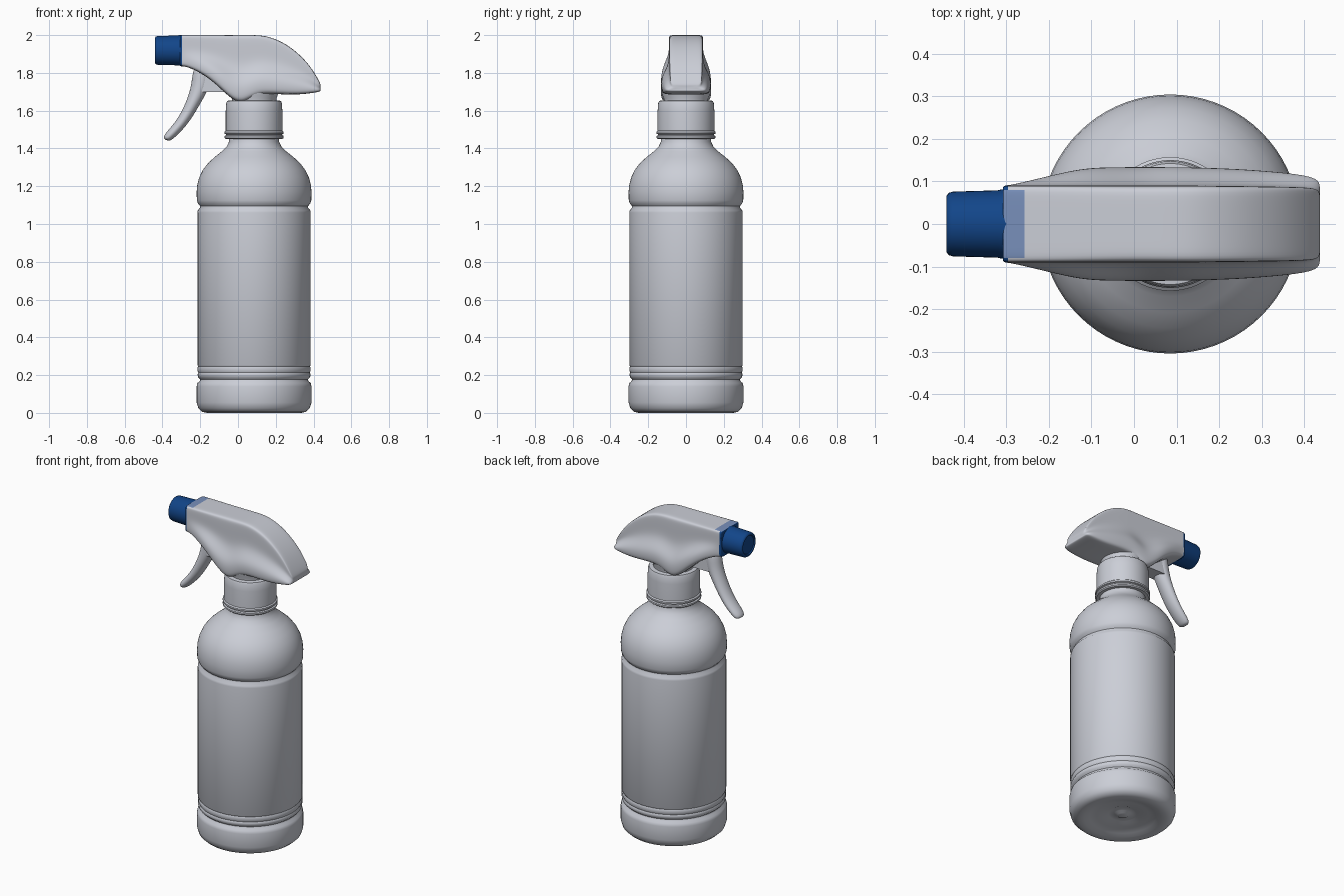
import bpy, bmesh
from math import cos, sin, pi, radians

cube = bpy.data.objects.get("Cube")
if cube:
    bpy.data.objects.remove(cube, do_unlink=True)

AXIS = 0.085  # x position of the bottle axis


def material(name, rgb):
    m = bpy.data.materials.new(name)
    m.use_nodes = True
    m.diffuse_color = (*rgb, 1)
    bsdf = m.node_tree.nodes["Principled BSDF"]
    bsdf.inputs["Base Color"].default_value = (*rgb, 1)
    bsdf.inputs["Roughness"].default_value = 0.5
    return m


GREY = material("pale grey plastic", (0.60, 0.62, 0.68))
BLUE = material("dark blue plastic", (0.006, 0.06, 0.25))
PALE = material("faded blue", (0.19, 0.28, 0.50))


def loft(name, rings, mats, subdiv=0, angle=40, rule=None):
    """Skin closed rings of equal length and cap both ends."""
    bm = bmesh.new()
    loops = [[bm.verts.new(p) for p in ring] for ring in rings]
    n = len(loops[0])
    for a, b in zip(loops, loops[1:]):
        for i in range(n):
            j = (i + 1) % n
            bm.faces.new((a[i], a[j], b[j], b[i]))
    bm.faces.new(loops[0])
    bm.faces.new(loops[-1])
    bmesh.ops.recalc_face_normals(bm, faces=bm.faces)
    bm.normal_update()
    for f in bm.faces:
        f.smooth = True
        if rule:
            f.material_index = rule(f)
    mesh = bpy.data.meshes.new(name)
    bm.to_mesh(mesh)
    bm.free()
    for m in mats:
        mesh.materials.append(m)
    obj = bpy.data.objects.new(name, mesh)
    bpy.context.collection.objects.link(obj)
    if subdiv:
        mod = obj.modifiers.new("smooth", "SUBSURF")
        mod.levels = mod.render_levels = subdiv
    else:
        mesh.set_sharp_from_angle(angle=radians(angle))
    return obj


def lathe(name, profile, mats, segs=72):
    turn = [2 * pi * i / segs for i in range(segs)]
    rings = [[(AXIS + r * cos(a), r * sin(a), z) for a in turn] for r, z in profile]
    return loft(name, rings, mats)


# Bottle: recessed base, foot, grooves, label wall, shoulder and neck
lathe("bottle", [
    (.004, .02), (.03, .02), (.045, .03), (.08, .03), (.10, .022), (.15, .022),
    (.19, .012), (.22, .002), (.25, 0), (.275, .006), (.295, .025), (.304, .055),
    (.304, .14), (.30, .158), (.288, .168), (.285, .178), (.297, .19), (.299, .205),
    (.295, .213), (.299, .222), (.299, .24), (.296, .246), (.30, .253),
    (.30, 1.06), (.298, 1.072), (.287, 1.085), (.286, 1.095), (.297, 1.108),
    (.303, 1.125), (.304, 1.17), (.301, 1.205), (.291, 1.245), (.272, 1.285),
    (.244, 1.322), (.208, 1.355), (.17, 1.385), (.145, 1.41), (.133, 1.435),
    (.13, 1.47)], [GREY])

# Screw cap with its lower ring
lathe("screw_cap", [
    (.125, 1.45), (.15, 1.45), (.157, 1.456), (.157, 1.466), (.149, 1.47),
    (.149, 1.475), (.157, 1.478), (.157, 1.488), (.15, 1.494), (.15, 1.60),
    (.147, 1.64), (.142, 1.652), (.12, 1.655)], [GREY])
lathe("head_collar", [(.118, 1.64), (.118, 1.665), (.125, 1.68), (.128, 1.72)], [GREY])

# Spray head: narrow upper wall flaring into a wider skirt
SIDE = [(.55, 0, 1), (.95, 0, 1), (1, 0, .94), (1, 0, .75), (1, 0, .56),
        (1, .4, .42), (1, 1, .27), (1, 1, .09), (.92, 1, 0), (.5, 1, 0)]


def head_ring(x, top, low, w_top, w_low):
    half = [(k * (w_top + f * (w_low - w_top)), low + h * (top - low)) for k, f, h in SIDE]
    return ([(x, y, z) for y, z in half] + [(x, -y, z) for y, z in reversed(half)])


def head_color(f):
    c = f.calc_center_median()
    if c.x > -.272:
        return 0
    if f.normal.z > .7:
        return 2
    return 1 if c.x < -.29 else 0


loft("spray_head", [head_ring(*s) for s in [
    (-.308, 1.99, 1.845, .08, .08), (-.308, 2, 1.835, .09, .09),
    (-.295, 2, 1.835, .09, .091), (-.285, 2, 1.834, .09, .093),
    (-.265, 2, 1.83, .09, .097), (-.2, 2, 1.803, .09, .113),
    (-.12, 2, 1.745, .09, .132), (-.05, 2, 1.675, .09, .134),
    (0, 2, 1.643, .09, .134), (.04, 2, 1.648, .09, .134),
    (.10, 2, 1.685, .09, .134), (.16, 1.994, 1.69, .09, .133),
    (.24, 1.962, 1.686, .089, .13), (.31, 1.912, 1.685, .088, .125),
    (.37, 1.852, 1.69, .087, .119), (.415, 1.785, 1.697, .085, .112),
    (.438, 1.74, 1.703, .08, .10), (.436, 1.73, 1.71, .05, .07)]],
    [GREY, BLUE, PALE], subdiv=2, rule=head_color)


# Nozzle: round, slightly tapered, with softened rim
def nozzle_ring(x, r, segs=40):
    turn = [2 * pi * i / segs for i in range(segs)]
    return [(x, r * cos(a), 1.919 + r * sin(a)) for a in turn]


loft("nozzle", [nozzle_ring(x, r) for x, r in [
    (-.434, .02), (-.434, .055), (-.44, .06), (-.44, .066), (-.435, .073),
    (-.425, .076), (-.32, .079), (-.312, .081), (-.29, .081)]], [BLUE])


# Trigger: curved lever built from front and back edge pairs
def lever_ring(front, back, width, segs=16):
    ring = []
    for i in range(segs):
        a = 2 * pi * i / segs
        t = .5 - .5 * cos(a)
        ring.append((front[0] + t * (back[0] - front[0]), width * sin(a),
                     front[1] + t * (back[1] - front[1])))
    return ring


loft("trigger", [lever_ring(*s) for s in [
    ((-.235, 1.85), (-.13, 1.85), .05), ((-.245, 1.76), (-.142, 1.75), .05),
    ((-.256, 1.70), (-.163, 1.70), .05), ((-.282, 1.63), (-.203, 1.63), .049),
    ((-.318, 1.56), (-.25, 1.55), .048), ((-.358, 1.51), (-.30, 1.49), .046),
    ((-.39, 1.475), (-.343, 1.45), .043), ((-.397, 1.45), (-.365, 1.438), .032)]],
    [GREY], subdiv=2)

# Bracket joining the trigger to the head
loft("trigger_bracket", [
    [(x, y, z) for y, z in ((-.045, 1.70), (.045, 1.70), (.045, 1.80), (-.045, 1.80))]
    for x in (-.19, -.06)], [GREY])
